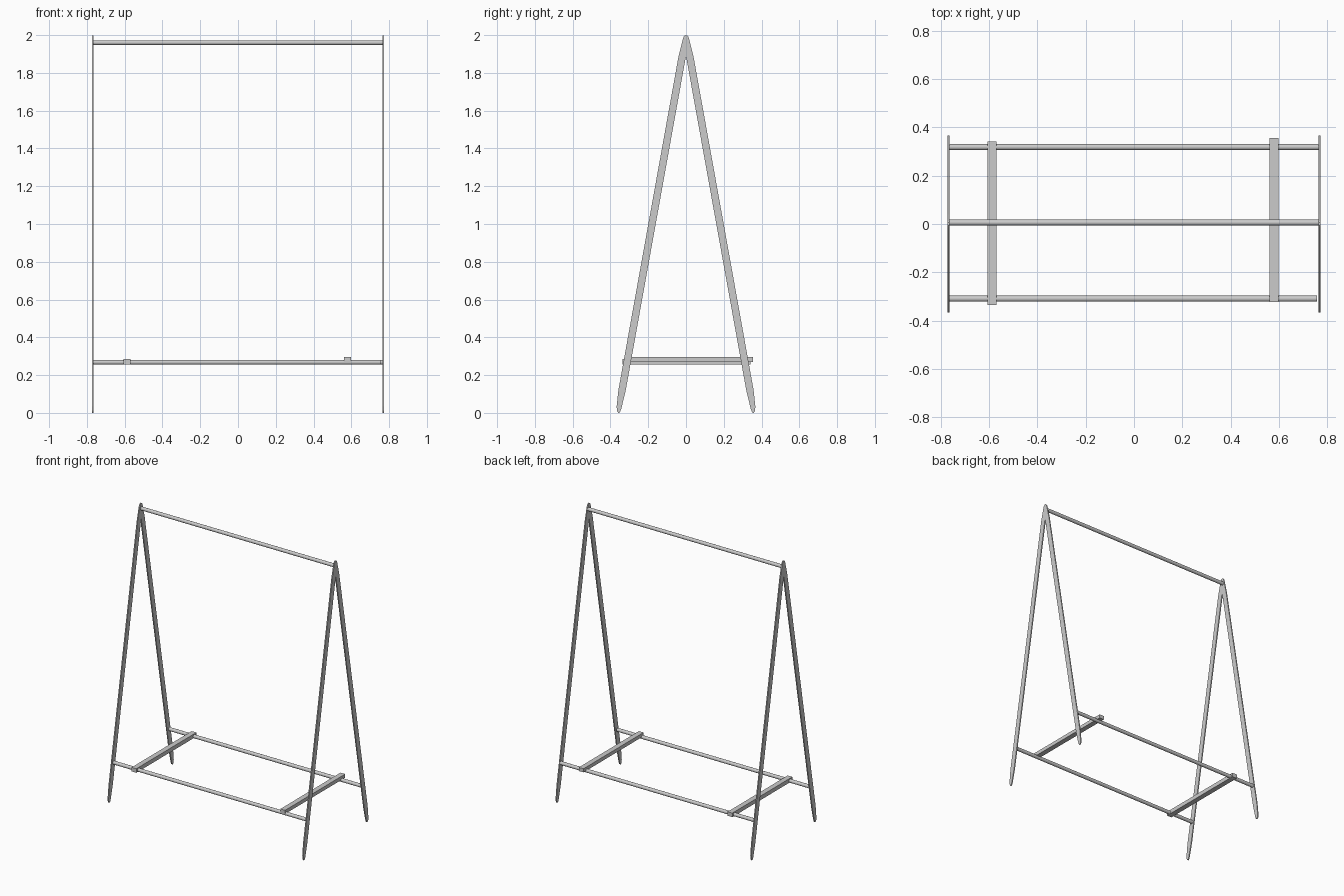
import bpy, bmesh, math
from mathutils import Vector

cube = bpy.data.objects.get("Cube")
if cube:
    bpy.data.objects.remove(cube, do_unlink=True)

steel = bpy.data.materials.new("grey metal")
steel.use_nodes = True
GREY = (0.6, 0.6, 0.6, 1)
steel.diffuse_color = GREY
steel.node_tree.nodes["Principled BSDF"].inputs["Base Color"].default_value = GREY


def make_object(name, bm):
    bmesh.ops.recalc_face_normals(bm, faces=bm.faces)
    mesh = bpy.data.meshes.new(name)
    bm.to_mesh(mesh)
    bm.free()
    mesh.materials.append(steel)
    obj = bpy.data.objects.new(name, mesh)
    bpy.context.collection.objects.link(obj)
    return obj


def side_frame(name, x, thickness=0.008):
    # half outline of the A shape: outer edge from tip to foot, then inner edge up
    half = [(0.006, 1.999), (0.013, 1.99), (0.018, 1.975), (0.04, 1.885), (0.358, 0.12),
            (0.367, 0.035), (0.366, 0.012), (0.359, 0.0), (0.35, 0.003),
            (0.343, 0.02), (0.319, 0.12)]
    outline = half + [(0.0, 1.89)] + [(-y, z) for y, z in reversed(half)]
    bm = bmesh.new()
    face = bm.faces.new([bm.verts.new((x - thickness / 2, y, z)) for y, z in outline])
    result = bmesh.ops.extrude_face_region(bm, geom=[face])
    moved = [v for v in result["geom"] if isinstance(v, bmesh.types.BMVert)]
    bmesh.ops.translate(bm, verts=moved, vec=Vector((thickness, 0, 0)))
    bmesh.ops.triangulate(bm, faces=[f for f in bm.faces if len(f.verts) > 4])
    return make_object(name, bm)


def tube(name, x0, x1, y, z, radius=0.0125):
    bpy.ops.mesh.primitive_cylinder_add(
        vertices=24, radius=radius, depth=x1 - x0,
        location=((x0 + x1) / 2, y, z), rotation=(0, math.pi / 2, 0))
    obj = bpy.context.object
    obj.name = name
    obj.data.materials.append(steel)
    bpy.ops.object.shade_smooth_by_angle()


def slat(name, low, high):
    bm = bmesh.new()
    bmesh.ops.create_cube(bm, size=1)
    low, high = Vector(low), Vector(high)
    bmesh.ops.scale(bm, verts=bm.verts, vec=high - low)
    bmesh.ops.translate(bm, verts=bm.verts, vec=(low + high) / 2)
    make_object(name, bm)


# A-shaped flat end frames
for side, sign in (("left", 1), ("right", -1)):
    side_frame(side + "_end_frame", sign * 0.768)

# hanging rail and the two lower rails
tube("hanging_rail", -0.768, 0.765, 0.006, 1.96)
tube("front_lower_rail", -0.768, 0.757, -0.309, 0.268)
tube("back_lower_rail", -0.762, 0.765, 0.318, 0.268)

# crosswise shelf supports
slat("right_cross_slat", (-0.605, -0.335, 0.257), (-0.568, 0.342, 0.286))
slat("left_cross_slat", (0.56, -0.322, 0.27), (0.597, 0.356, 0.296))
